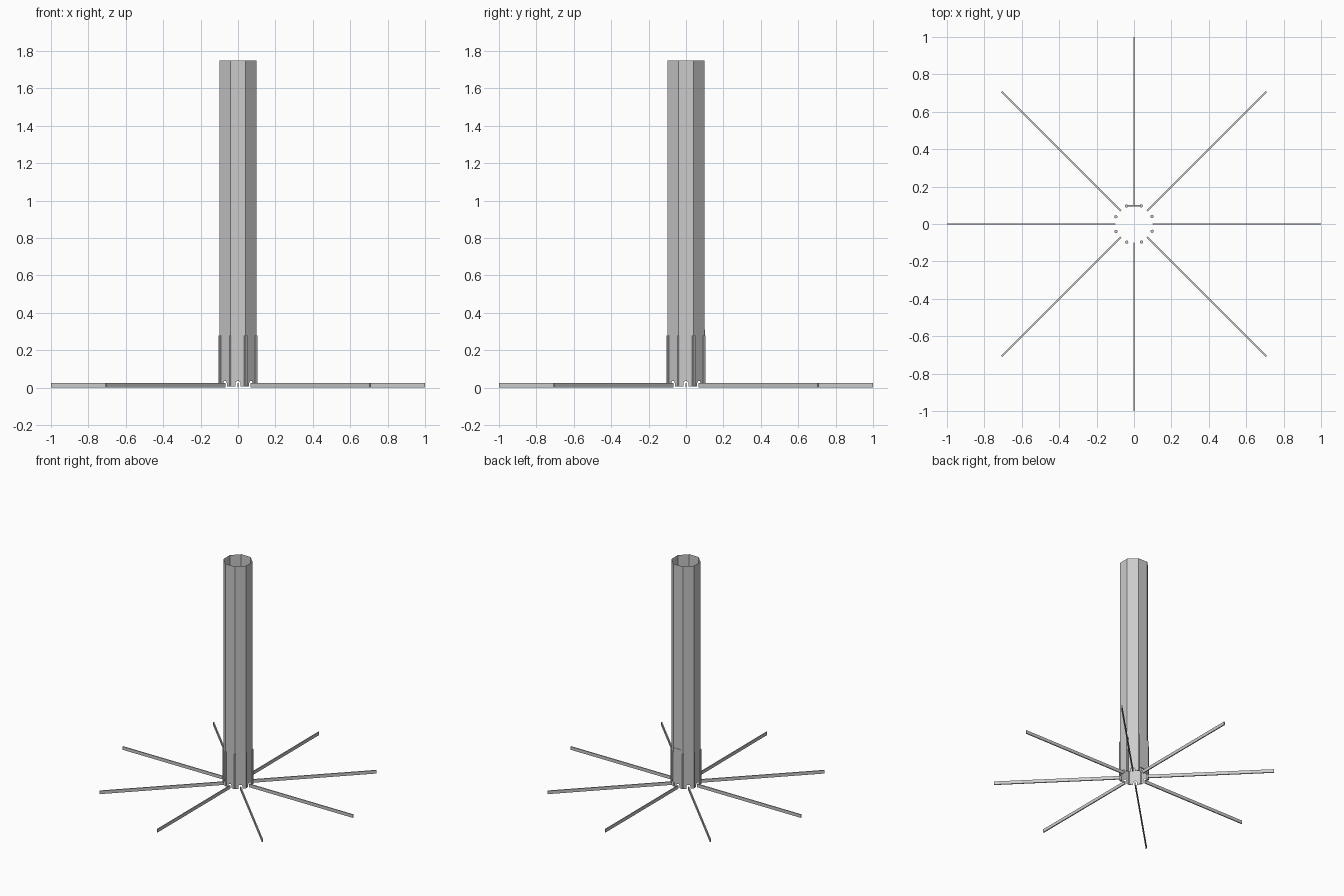
import bpy, bmesh, math
from mathutils import Matrix, Vector

if "Cube" in bpy.data.objects:
    bpy.data.objects.remove(bpy.data.objects["Cube"])

APOTHEM, HEIGHT = 0.098, 1.75
HALF = APOTHEM * math.tan(math.pi / 8)


def finish(name, bm):
    me = bpy.data.meshes.new(name)
    bm.to_mesh(me)
    bm.free()
    ob = bpy.data.objects.new(name, me)
    bpy.context.collection.objects.link(ob)
    return ob


def box(bm, lo, hi, rot=Matrix.Identity(4)):
    lo, hi = Vector(lo), Vector(hi)
    m = rot @ Matrix.Translation((lo + hi) / 2) @ Matrix.Diagonal((*(hi - lo), 1))
    bmesh.ops.create_cube(bm, size=1, matrix=m)


turns = [Matrix.Rotation(i * math.pi / 4, 4, 'Z') for i in range(8)]

# Thin open octagonal tube, each side with a small arched notch for its leg
bm = bmesh.new()
arch = [(0.014 * math.cos(a), 0.022 + 0.014 * math.sin(a))
        for a in (i * math.pi / 6 for i in range(7))]
outline = [(HALF, 0.005), (HALF, HEIGHT), (-HALF, HEIGHT), (-HALF, 0.005),
           (-0.014, 0.005)] + arch[::-1] + [(0.014, 0.005)]
for rot in turns:
    bm.faces.new([bm.verts.new(rot @ Vector((APOTHEM, y, z))) for y, z in outline])
bmesh.ops.remove_doubles(bm, verts=bm.verts[:], dist=0.0001)
finish("octagonal_tube", bm)

# Eight flat radial legs
bm = bmesh.new()
for rot in turns:
    box(bm, (0.1, -0.004, 0), (1.0, 0.004, 0.025), rot)
finish("radial_legs", bm)

# Slim rods reinforcing the lower corners
bm = bmesh.new()
for rot in turns:
    m = rot @ Matrix.Translation((0.096, HALF, 0.145))
    bmesh.ops.create_cone(bm, cap_ends=True, segments=8, radius1=0.009,
                          radius2=0.009, depth=0.27, matrix=m)
finish("corner_rods", bm)

# Thin plate on the back side, between two rods
bm = bmesh.new()
box(bm, (-0.035, APOTHEM - 0.004, 0.04), (0.035, APOTHEM + 0.003, 0.31))
finish("back_plate", bm)
